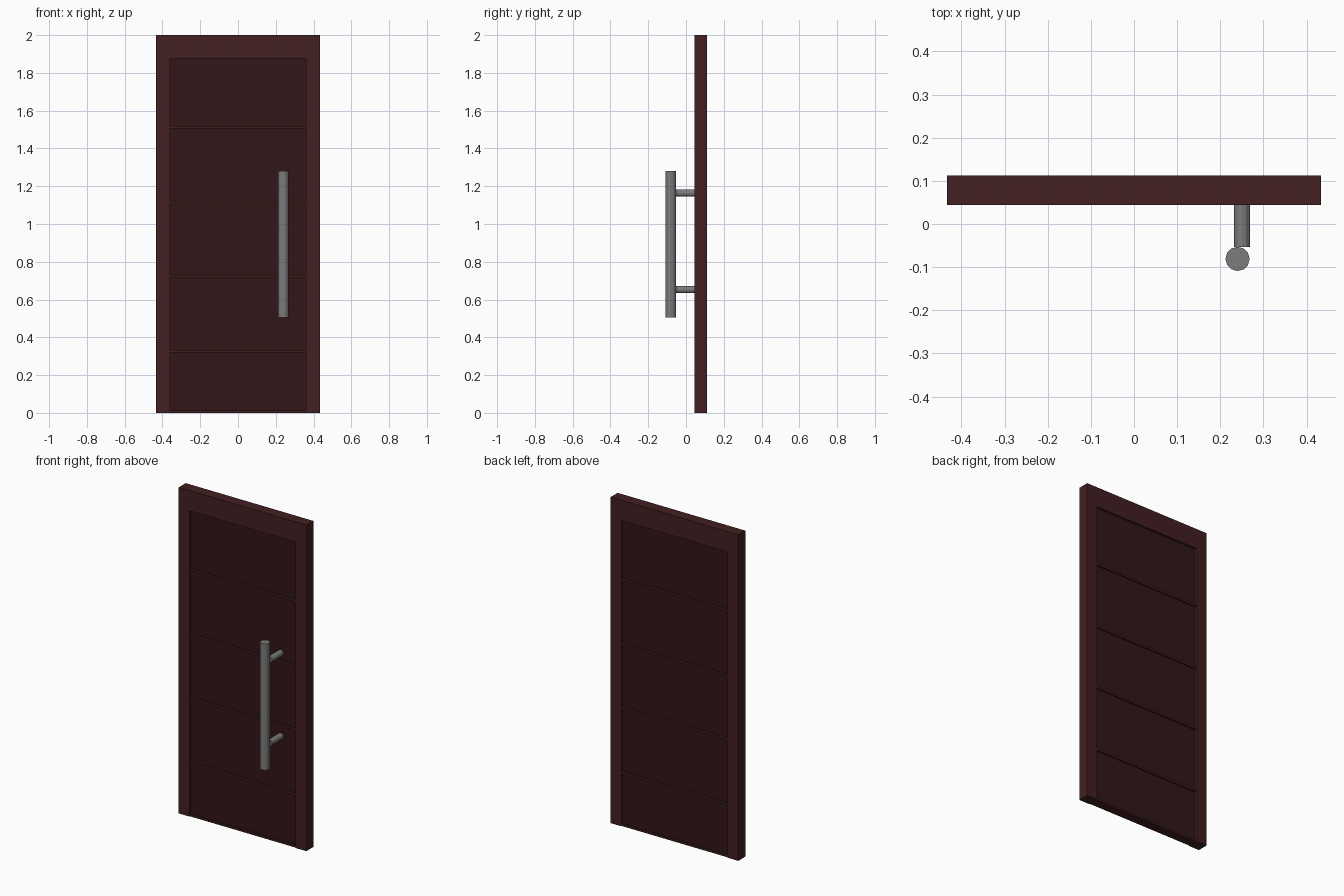
import bpy, bmesh
from mathutils import Matrix, Vector

if "Cube" in bpy.data.objects:
    bpy.data.objects.remove(bpy.data.objects["Cube"])


def material(name, rgb):
    m = bpy.data.materials.new(name)
    m.diffuse_color = (*rgb, 1)
    m.use_nodes = True
    m.node_tree.nodes["Principled BSDF"].inputs["Base Color"].default_value = m.diffuse_color
    return m


FRAME = material("dark_wood", (0.055, 0.014, 0.016))
PANEL = material("panel_wood", (0.032, 0.008, 0.009))
RAIL = material("rail_wood", (0.048, 0.014, 0.012))
STEEL = material("steel", (0.2, 0.2, 0.2))


def finish(name, bm, mat):
    me = bpy.data.meshes.new(name)
    bm.to_mesh(me)
    bm.free()
    me.materials.append(mat)
    ob = bpy.data.objects.new(name, me)
    bpy.context.collection.objects.link(ob)
    return ob


def box(name, x, y, z, mat):
    bm = bmesh.new()
    size = Vector((x[1] - x[0], y[1] - y[0], z[1] - z[0]))
    mid = Vector((x[0] + x[1], y[0] + y[1], z[0] + z[1])) / 2
    bmesh.ops.create_cube(bm, size=1, matrix=Matrix.Translation(mid) @ Matrix.Diagonal((*size, 1)))
    return finish(name, bm, mat)


def rod(name, a, b, r, sides=12):
    a, b = Vector(a), Vector(b)
    rot = (b - a).to_track_quat('Z', 'Y').to_matrix().to_4x4()
    bm = bmesh.new()
    bmesh.ops.create_cone(bm, cap_ends=True, segments=sides, radius1=r, radius2=r,
                          depth=(b - a).length, matrix=Matrix.Translation((a + b) / 2) @ rot)
    return finish(name, bm, STEEL)


Y0, Y1 = 0.044, 0.112      # door front and back
W, IN, TOP = 0.433, 0.361, 1.876
D = 0.014                  # panel recess

# Outer frame: two stiles and a top rail
box("left_stile", (-W, -IN), (Y0, Y1), (0, 2), FRAME)
box("right_stile", (IN, W), (Y0, Y1), (0, 2), FRAME)
box("top_rail", (-IN, IN), (Y0, Y1), (TOP, 2), FRAME)

# Recessed panels separated by thin rails
rails = [0.006, 0.326, 0.724, 1.114, 1.513]
edges = rails + [TOP + 0.007]
for i, z in enumerate(rails):
    box(f"panel_{i + 1}", (-IN, IN), (Y0 + D, Y1 - D), (z + 0.007, edges[i + 1] - 0.007), PANEL)
    box(f"thin_rail_{i + 1}", (-IN, IN), (Y0 + 0.004, Y1 - 0.004), (max(z - 0.007, 0), z + 0.007), RAIL)

# Pull handle: vertical bar on two standoffs
rod("handle_bar", (0.24, -0.081, 0.505), (0.24, -0.081, 1.28), 0.028)
for i, z in enumerate((0.653, 1.163)):
    rod(f"handle_post_{i + 1}", (0.25, -0.053, z), (0.25, Y0 + D, z), 0.0187)
